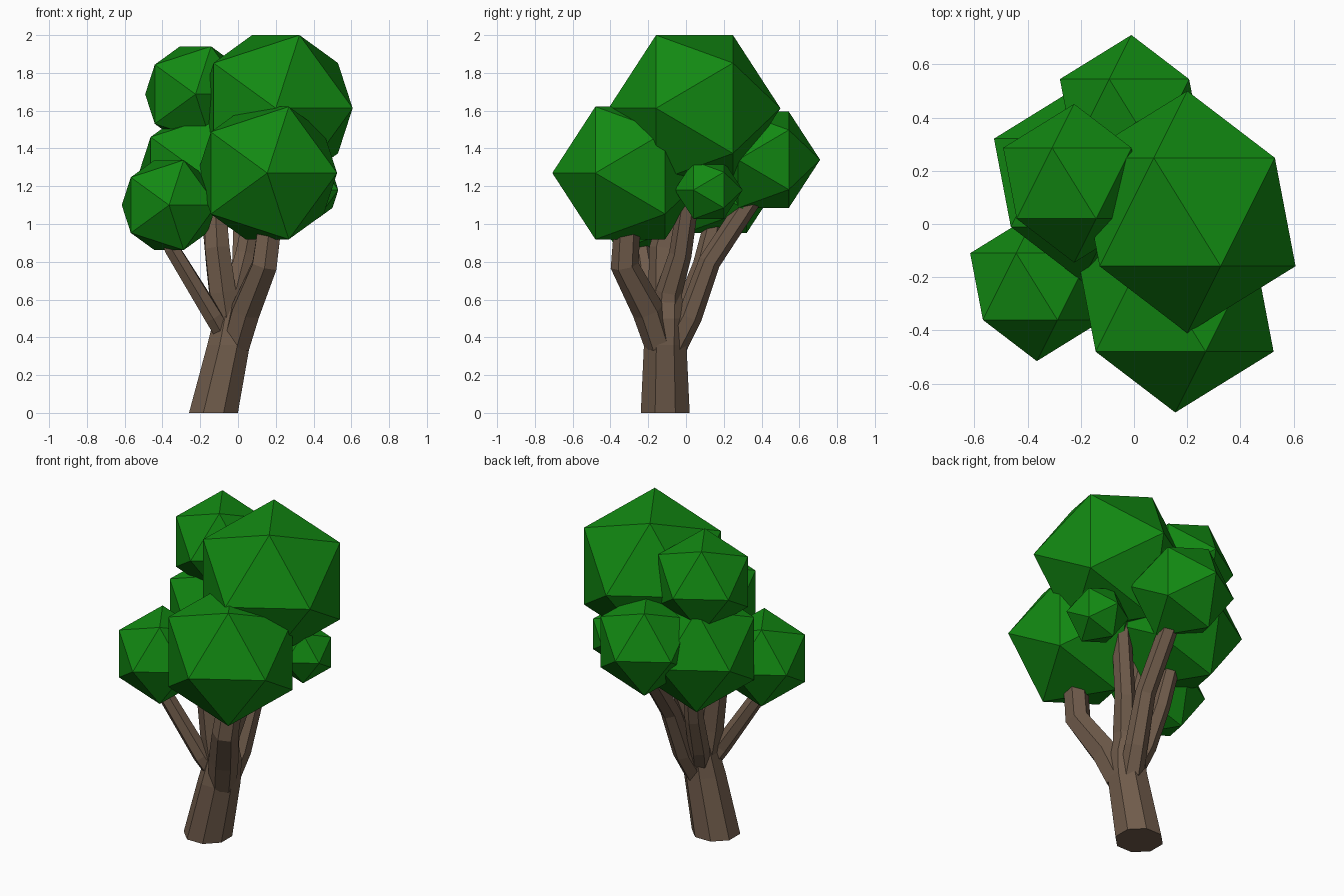
import bpy, bmesh, math
from mathutils import Vector, Matrix

if "Cube" in bpy.data.objects:
    bpy.data.objects.remove(bpy.data.objects["Cube"])


def material(name, color):
    m = bpy.data.materials.new(name)
    m.diffuse_color = color
    m.use_nodes = True
    m.node_tree.nodes["Principled BSDF"].inputs["Base Color"].default_value = m.diffuse_color
    return m


LEAF = material("leaf_green", (0.006, 0.25, 0.006, 1))
BARK = material("bark_brown", (0.16, 0.105, 0.07, 1))


def finish(bm, name, mat):
    bmesh.ops.recalc_face_normals(bm, faces=bm.faces)
    mesh = bpy.data.meshes.new(name)
    bm.to_mesh(mesh)
    bm.free()
    mesh.materials.append(mat)
    ob = bpy.data.objects.new(name, mesh)
    bpy.context.collection.objects.link(ob)
    return ob


def leaf_ball(name, center, radius):
    """Plain icosahedron with its poles along y."""
    bm = bmesh.new()
    mat = Matrix.Translation(center) @ Matrix.Rotation(math.radians(90), 4, 'X')
    bmesh.ops.create_icosphere(bm, subdivisions=1, radius=radius, matrix=mat)
    finish(bm, name, LEAF)


def limb(name, path, sides, level=False):
    """Faceted tube through (x, y, z, radius) points; level keeps rings flat."""
    bm = bmesh.new()
    pts = [Vector(p[:3]) for p in path]
    rings = []
    for i, p in enumerate(pts):
        ahead = (pts[min(i + 1, len(pts) - 1)] - p).normalized()
        behind = (p - pts[max(i - 1, 0)]).normalized()
        t = Vector((0, 0, 1)) if level else (ahead + behind).normalized()
        u = (Vector((1, 0, 0)) - t * t.x).normalized()
        v = t.cross(u)
        r = path[i][3]
        ring = []
        for k in range(sides):
            a = 2 * math.pi * (k + 0.5) / sides
            ring.append(bm.verts.new(p + r * (math.cos(a) * u + math.sin(a) * v)))
        rings.append(ring)
    for a, b in zip(rings, rings[1:]):
        for k in range(sides):
            j = (k + 1) % sides
            bm.faces.new((a[k], a[j], b[j], b[k]))
    bm.faces.new(rings[0][::-1])
    bm.faces.new(rings[-1])
    finish(bm, name, BARK)


# Foliage clumps
leaf_ball("leaves_top", (0.20, 0.045, 1.613), 0.455)
leaf_ball("leaves_front", (0.155, -0.295, 1.27), 0.413)
leaf_ball("leaves_left", (-0.365, -0.235, 1.10), 0.28)
leaf_ball("leaves_upper_left", (-0.225, 0.153, 1.687), 0.298)
leaf_ball("leaves_middle_left", (-0.195, 0.155, 1.266), 0.37)
leaf_ball("leaves_back", (-0.01, 0.41, 1.34), 0.30)
leaf_ball("leaves_right", (0.37, 0.12, 1.18), 0.18)

# Leaning trunk
limb("trunk", [(-0.13, -0.11, 0, 0.14), (-0.05, -0.11, 0.36, 0.122),
               (-0.03, -0.10, 0.50, 0.105), (-0.03, -0.09, 0.64, 0.07)], 8, True)

# Branches, each running into a foliage clump
limb("branch_left", [(-0.06, -0.13, 0.39, 0.05), (-0.13, -0.17, 0.51, 0.052),
                     (-0.35, -0.23, 0.87, 0.045), (-0.38, -0.235, 0.95, 0.04)], 6)
limb("branch_front", [(-0.01, -0.14, 0.36, 0.08), (0.04, -0.20, 0.54, 0.085),
                      (0.14, -0.325, 0.78, 0.075), (0.17, -0.31, 1.0, 0.07)], 6)
limb("branch_upper_left", [(-0.05, -0.11, 0.44, 0.085), (-0.08, -0.12, 0.64, 0.08),
                           (-0.11, -0.12, 0.87, 0.075), (-0.13, -0.02, 1.25, 0.06)], 6)
limb("branch_top", [(-0.03, -0.10, 0.44, 0.08), (-0.01, -0.09, 0.64, 0.07),
                    (0.04, -0.03, 0.84, 0.06), (0.12, 0.03, 1.25, 0.055)], 6)
limb("branch_back", [(-0.03, -0.06, 0.36, 0.07), (0.0, 0.02, 0.51, 0.065),
                     (0.02, 0.125, 0.80, 0.058), (0.03, 0.37, 1.17, 0.055)], 6)
limb("branch_middle_left", [(-0.05, -0.07, 0.40, 0.06), (-0.09, 0.0, 0.55, 0.06),
                            (-0.12, 0.09, 0.78, 0.055), (-0.15, 0.16, 1.06, 0.05)], 6)
